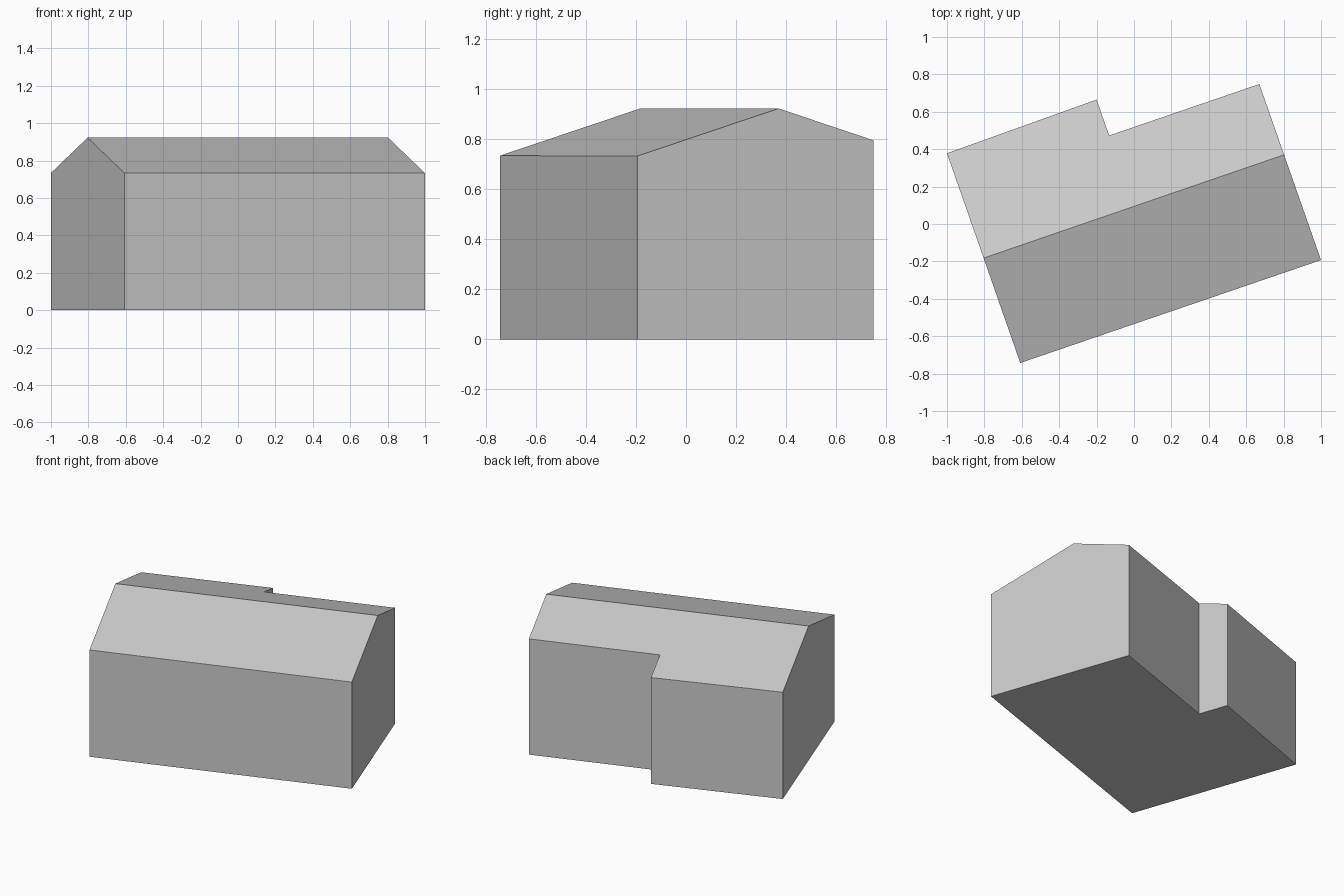
import bpy
import bmesh
from mathutils import Vector

cube = bpy.data.objects.get("Cube")
if cube:
    bpy.data.objects.remove(cube, do_unlink=True)

# Plain grey for walls and roof
grey = bpy.data.materials.new("plain grey")
grey.use_nodes = True
COLOUR = (0.6, 0.6, 0.6, 1)
grey.diffuse_color = COLOUR
grey.node_tree.nodes["Principled BSDF"].inputs["Base Color"].default_value = COLOUR

# Stepped footprint, ridge line and roof pitch
FOOTPRINT = [(-0.608, -0.743), (1.0, -0.193), (0.67, 0.748),
             (-0.133, 0.473), (-0.2, 0.665), (-1.0, 0.378)]
RIDGE_START = Vector((-0.804, -0.182, 0))
RIDGE_END = Vector((0.802, 0.37, 0))
RIDGE_HEIGHT = 0.922
EAVE_HEIGHT = 0.73

along = (RIDGE_END - RIDGE_START).normalized()
across = Vector((-along.y, along.x, 0))


def ridge_distance(point):
    return abs((point - RIDGE_START).dot(across))


def build_house():
    bm = bmesh.new()
    base = bm.faces.new([bm.verts.new((x, y, 0)) for x, y in FOOTPRINT])
    # Walls raised from the footprint
    raised = bmesh.ops.extrude_face_region(bm, geom=[base], use_keep_orig=True)
    top = [g for g in raised["geom"] if isinstance(g, bmesh.types.BMVert)]
    bmesh.ops.translate(bm, verts=top, vec=(0, 0, EAVE_HEIGHT))
    # Ridge cut, then both roof slopes falling away from it
    bmesh.ops.bisect_plane(bm, geom=bm.verts[:] + bm.edges[:] + bm.faces[:],
                           plane_co=RIDGE_START, plane_no=across)
    top = [v for v in bm.verts if v.co.z > EAVE_HEIGHT / 2]
    pitch = (RIDGE_HEIGHT - EAVE_HEIGHT) / max(ridge_distance(v.co) for v in top)
    for v in top:
        v.co.z = RIDGE_HEIGHT - pitch * ridge_distance(v.co)
    bmesh.ops.recalc_face_normals(bm, faces=bm.faces)
    mesh = bpy.data.meshes.new("house")
    bm.to_mesh(mesh)
    bm.free()
    mesh.materials.append(grey)
    house = bpy.data.objects.new("house", mesh)
    bpy.context.collection.objects.link(house)


build_house()
